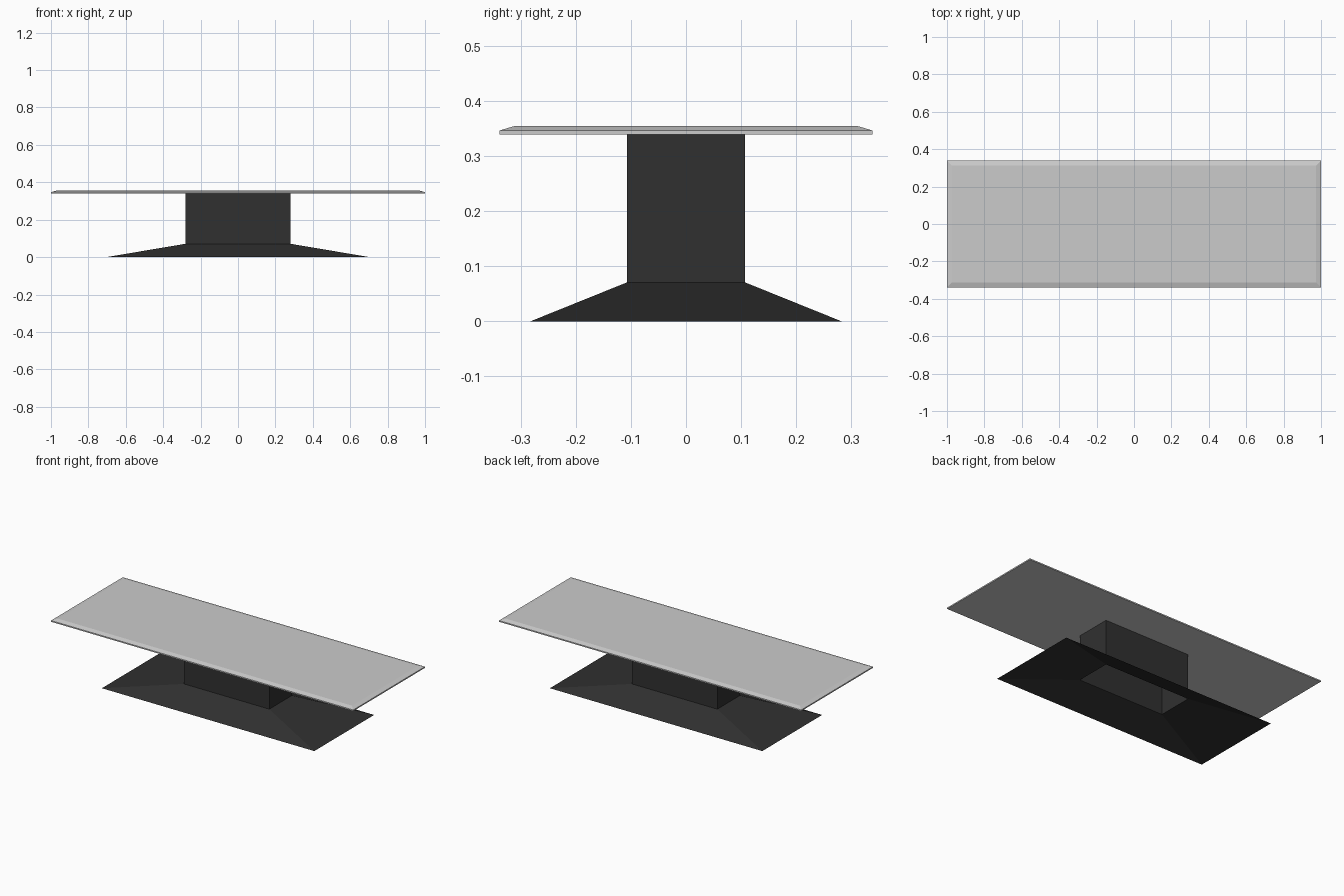
import bpy
import bmesh

if "Cube" in bpy.data.objects:
    bpy.data.objects.remove(bpy.data.objects["Cube"], do_unlink=True)


def make_material(name, value):
    mat = bpy.data.materials.new(name)
    mat.use_nodes = True
    colour = (value, value, value, 1)
    mat.diffuse_color = colour
    mat.node_tree.nodes["Principled BSDF"].inputs["Base Color"].default_value = colour
    return mat


def stacked_rectangles(name, sections, mat, capped):
    """Join rectangles given as (half width, half depth, height)."""
    bm = bmesh.new()
    rings = [[bm.verts.new((sx * hx, sy * hy, z))
              for sx, sy in ((-1, -1), (1, -1), (1, 1), (-1, 1))]
             for hx, hy, z in sections]
    for low, high in zip(rings, rings[1:]):
        for i in range(4):
            j = (i + 1) % 4
            bm.faces.new((low[i], low[j], high[j], high[i]))
    if capped:
        bm.faces.new(rings[0][::-1])
        bm.faces.new(rings[-1])
    mesh = bpy.data.meshes.new(name)
    bm.to_mesh(mesh)
    bm.free()
    mesh.materials.append(mat)
    obj = bpy.data.objects.new(name, mesh)
    bpy.context.collection.objects.link(obj)
    return obj


light_grey = make_material("light grey", 0.6)
charcoal = make_material("charcoal", 0.03)

# Hollow pedestal: flared foot rising into a straight column, open underneath
stacked_rectangles("pedestal", [(0.703, 0.283, 0), (0.282, 0.107, 0.071),
                                (0.282, 0.107, 0.3395)], charcoal, False)

# Thin tabletop with a chamfered upper edge
stacked_rectangles("tabletop", [(1, 0.339, 0.3395), (1, 0.339, 0.347),
                                (0.973, 0.312, 0.355)], light_grey, True)
